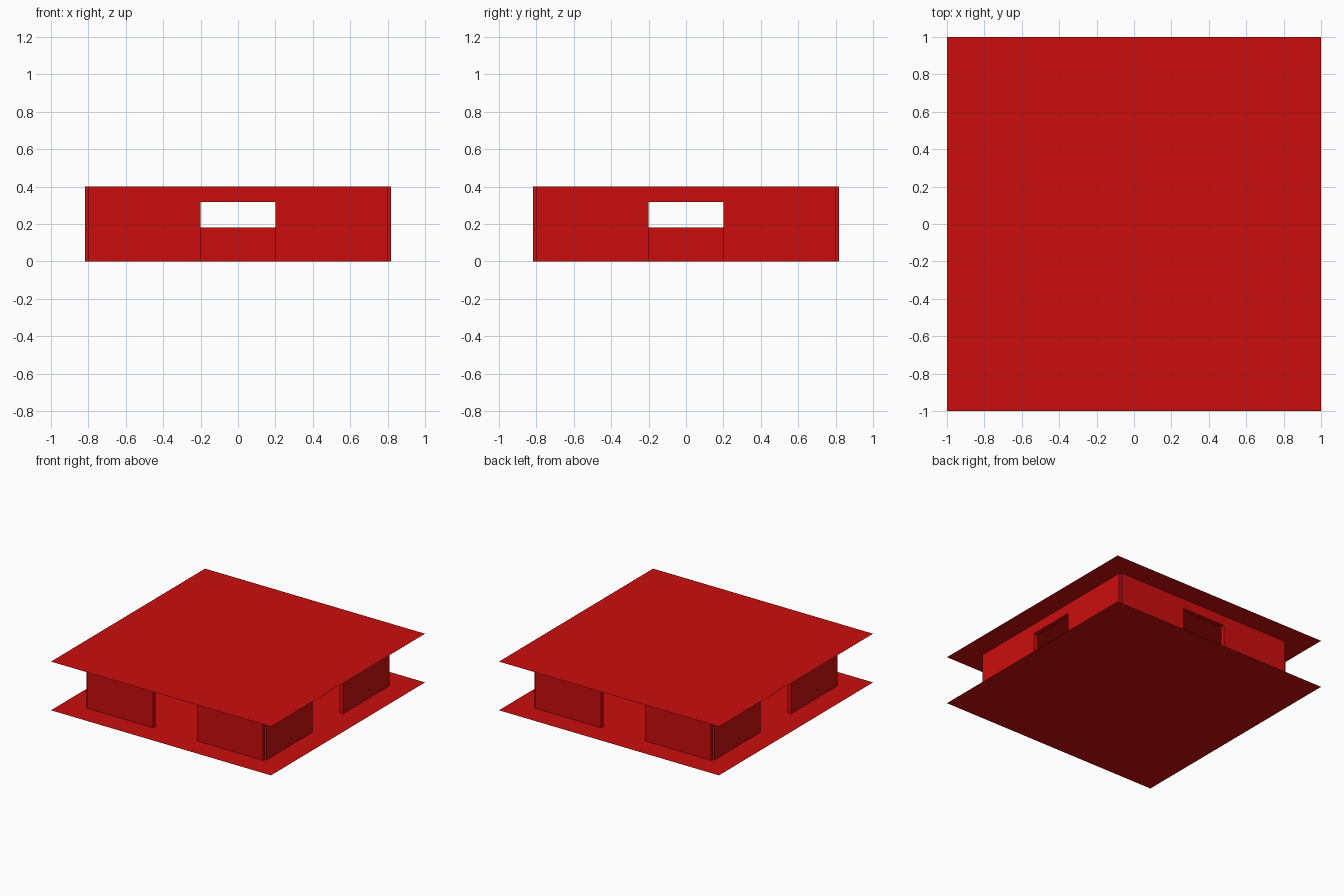
import bpy, bmesh, math
from mathutils import Matrix

if "Cube" in bpy.data.objects:
    bpy.data.objects.remove(bpy.data.objects["Cube"])

red = bpy.data.materials.new("red")
red.diffuse_color = (0.604, 0.004, 0.004, 1)
red.use_nodes = True
red.node_tree.nodes["Principled BSDF"].inputs["Base Color"].default_value = red.diffuse_color


def finish(name, bm):
    mesh = bpy.data.meshes.new(name)
    bm.to_mesh(mesh)
    bm.free()
    mesh.materials.append(red)
    obj = bpy.data.objects.new(name, mesh)
    bpy.context.collection.objects.link(obj)
    return obj


def sheet(name, z):
    """Paper-thin square plate."""
    bm = bmesh.new()
    bmesh.ops.create_grid(bm, x_segments=1, y_segments=1, size=1,
                          matrix=Matrix.Translation((0, 0, z)))
    finish(name, bm)


def wall(name, angle):
    """Wall with a doorway: arch-shaped profile extruded through its thickness."""
    half, door, top, lintel, thick = 0.8, 0.2, 0.4, 0.318, 0.034
    outline = [(-half, 0), (-door, 0), (-door, lintel), (door, lintel),
               (door, 0), (half, 0), (half, top), (-half, top)]
    bm = bmesh.new()
    face = bm.faces.new([bm.verts.new((x, -0.8 - thick / 2, z)) for x, z in outline])
    ext = bmesh.ops.extrude_face_region(bm, geom=[face], use_keep_orig=True)
    moved = [v for v in ext["geom"] if isinstance(v, bmesh.types.BMVert)]
    bmesh.ops.translate(bm, verts=moved, vec=(0, thick, 0))
    bmesh.ops.recalc_face_normals(bm, faces=bm.faces)
    bmesh.ops.rotate(bm, verts=bm.verts, cent=(0, 0, 0),
                     matrix=Matrix.Rotation(angle, 3, 'Z'))
    finish(name, bm)


# Floor and roof plates
sheet("floor", 0)
sheet("roof", 0.4)

# Four walls, each with a central doorway
for i, side in enumerate(("front", "right", "back", "left")):
    wall(side + "_wall", i * math.pi / 2)

# Low block in the middle of the room
bm = bmesh.new()
bmesh.ops.create_cube(bm, size=1, matrix=Matrix.Translation((0, 0, 0.09))
                      @ Matrix.Diagonal((0.44, 0.44, 0.18, 1)))
finish("centre_block", bm)
